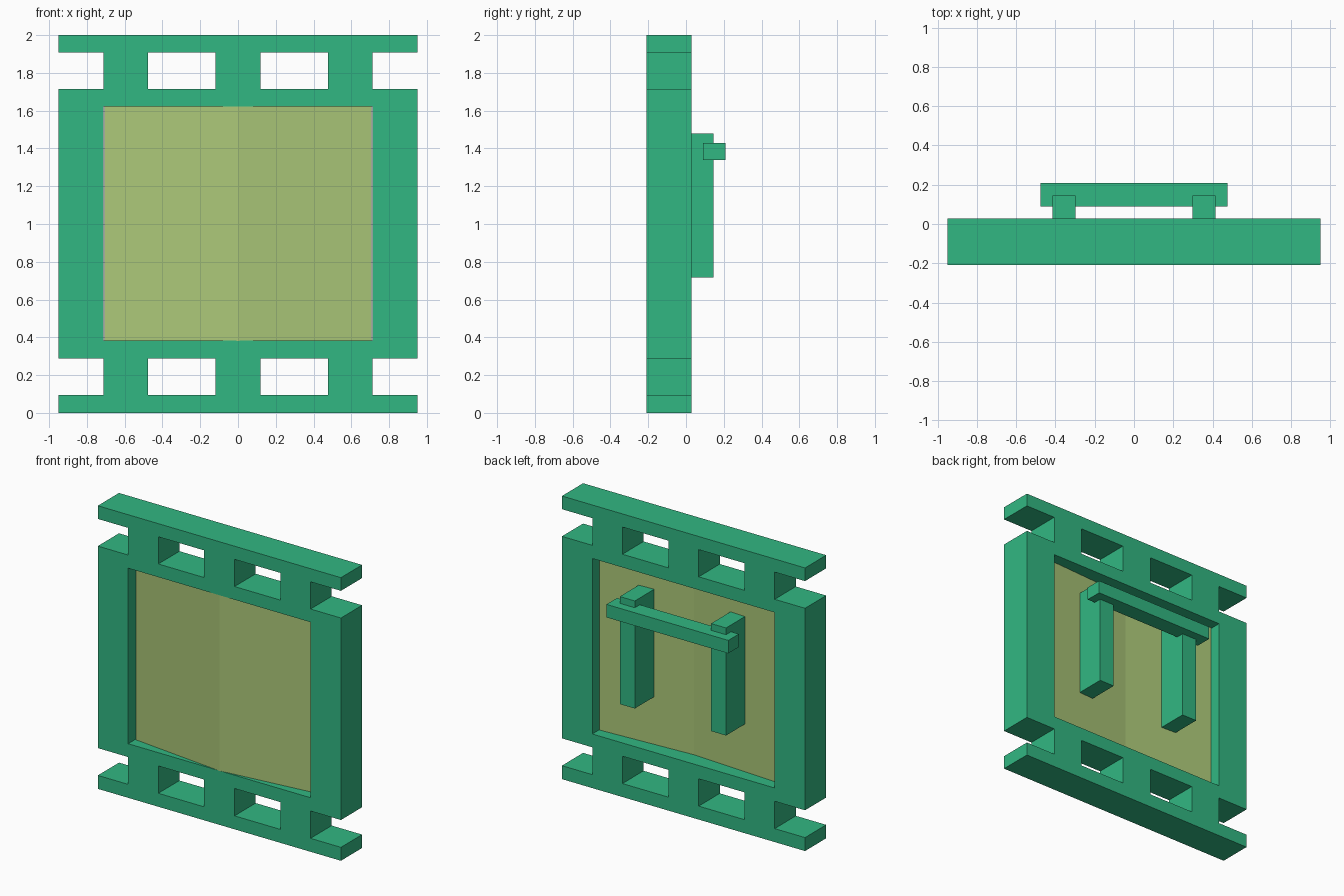
import bpy, bmesh

if "Cube" in bpy.data.objects:
    bpy.data.objects.remove(bpy.data.objects["Cube"])


def material(name, color):
    m = bpy.data.materials.new(name)
    m.diffuse_color = (*color, 1)
    m.use_nodes = True
    m.node_tree.nodes["Principled BSDF"].inputs["Base Color"].default_value = m.diffuse_color
    return m


GREEN = material("green", (0.031, 0.474, 0.223))
OLIVE = material("olive", (0.407, 0.571, 0.188))


def finish(name, bm, mat):
    bmesh.ops.recalc_face_normals(bm, faces=bm.faces)
    me = bpy.data.meshes.new(name)
    bm.to_mesh(me)
    bm.free()
    me.materials.append(mat)
    ob = bpy.data.objects.new(name, me)
    bpy.context.collection.objects.link(ob)
    return ob


def extrude(bm, vec):
    r = bmesh.ops.extrude_face_region(bm, geom=bm.faces[:])
    bmesh.ops.translate(bm, vec=vec,
                        verts=[g for g in r["geom"] if isinstance(g, bmesh.types.BMVert)])


def box(name, x, y, z, mat):
    bm = bmesh.new()
    bmesh.ops.create_cube(bm, size=1)
    for v in bm.verts:
        v.co = [r[0] if c < 0 else r[1] for c, r in zip(v.co, (x, y, z))]
    return finish(name, bm, mat)


# Film-strip frame: solid cells of a grid, extruded to thickness
xs = [-0.95, -0.713, -0.477, -0.119, 0.119, 0.477, 0.713, 0.95]
zs = [0, 0.095, 0.288, 0.382, 1.622, 1.715, 1.907, 2]
rows = ["#######", ".#.#.#.", "#######", "#.....#", "#######", ".#.#.#.", "#######"]
bm = bmesh.new()
for j, row in enumerate(rows):
    for i, cell in enumerate(row):
        if cell == "#":
            bm.faces.new([bm.verts.new((xs[a], -0.208, zs[b])) for a, b in
                          ((i, j), (i + 1, j), (i + 1, j + 1), (i, j + 1))])
bmesh.ops.remove_doubles(bm, verts=bm.verts, dist=0.001)
extrude(bm, (0, 0.236, 0))
finish("film_frame", bm, GREEN)

# Picture panel, bent forward along its middle
bm = bmesh.new()
outline = [(-0.708, -0.13), (0, -0.209), (0.708, -0.13),
           (0.708, -0.048), (0, -0.088), (-0.708, -0.048)]
left = [outline[i] for i in (0, 1, 4, 5)]
right = [outline[i] for i in (1, 2, 3, 4)]
for half in (left, right):
    bm.faces.new([bm.verts.new((x, y, 0.38)) for x, y in half])
bmesh.ops.remove_doubles(bm, verts=bm.verts, dist=0.001)
extrude(bm, (0, 0, 1.242))
finish("picture_panel", bm, OLIVE)

# Rear posts and crossbar
for side, x in (("left", (-0.415, -0.298)), ("right", (0.298, 0.415))):
    box("post_" + side, x, (-0.09, 0.146), (0.718, 1.478), GREEN)
box("crossbar", (-0.476, 0.476), (0.09, 0.208), (1.338, 1.43), GREEN)
